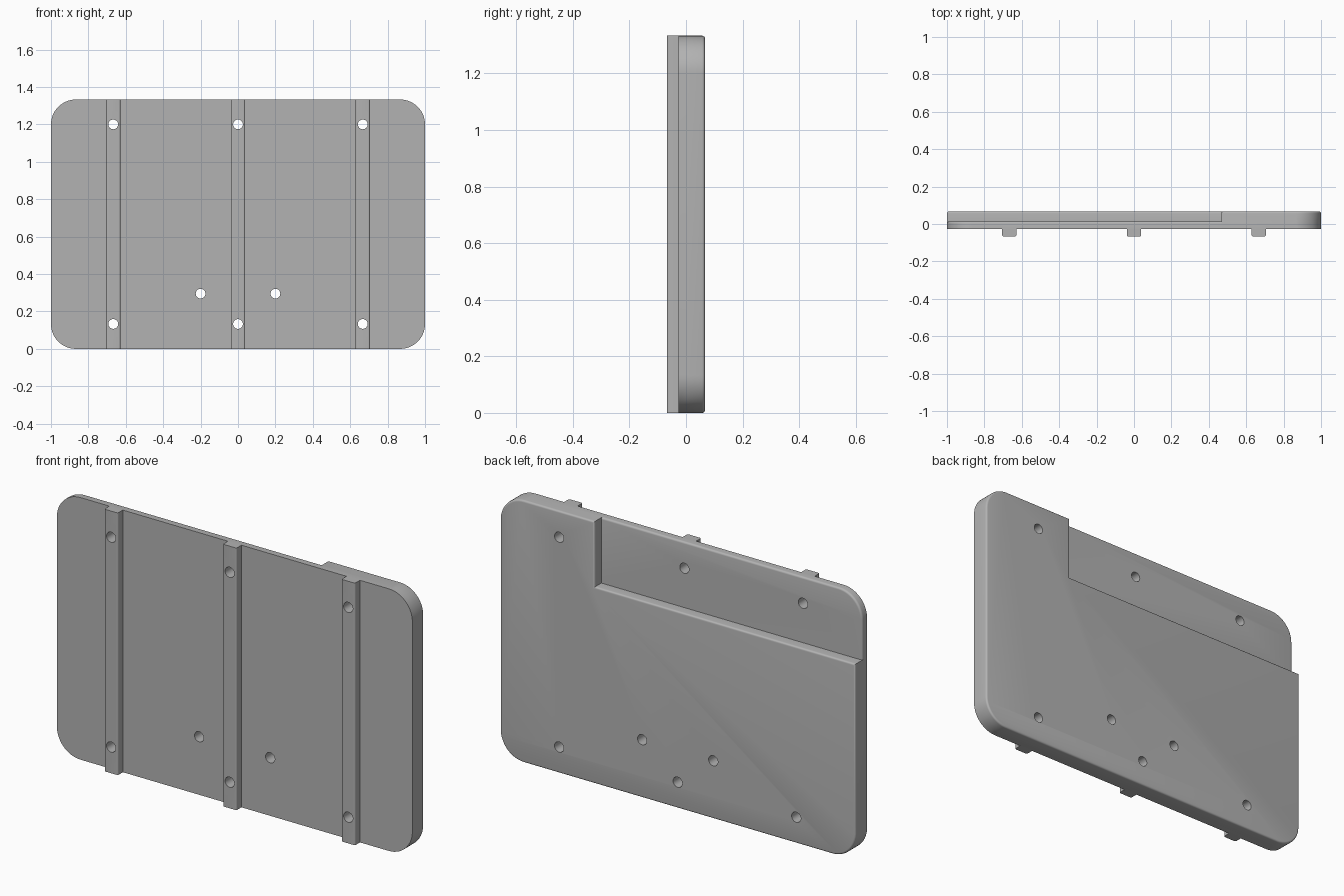
import bpy, bmesh
from math import sin, cos, radians, pi
from mathutils import Matrix

if "Cube" in bpy.data.objects:
    bpy.data.objects.remove(bpy.data.objects["Cube"])

H = 1.333                # panel height
R = 0.133                # corner radius
FRONT, FLOOR, BACK, RIB = -0.027, 0.013, 0.067, -0.067
FILLET = 0.01

grey = bpy.data.materials.new("plain_grey")
grey.use_nodes = True
grey.diffuse_color = (0.45, 0.45, 0.45, 1)
grey.node_tree.nodes["Principled BSDF"].inputs["Base Color"].default_value = (0.45, 0.45, 0.45, 1)


def corner(sx, top, start):
    """Quarter-circle of points for one rounded panel corner."""
    cx, cz = sx * (1 - R), H - R if top else R
    angles = [radians(start + 90 * i / 14) for i in range(15)]
    return [(cx + R * cos(a), cz + R * sin(a)) for a in angles]


def prism(name, outline, y0, y1, fillet_y, fillet, keep=lambda e: True):
    """Extrude an x-z outline along y and round the edges lying on fillet_y."""
    bm = bmesh.new()
    face = bm.faces.new([bm.verts.new((x, y0, z)) for x, z in outline])
    new = bmesh.ops.extrude_face_region(bm, geom=[face])["geom"]
    bmesh.ops.translate(bm, vec=(0, y1 - y0, 0),
                        verts=[v for v in new if isinstance(v, bmesh.types.BMVert)])
    bmesh.ops.recalc_face_normals(bm, faces=bm.faces)
    edges = [e for e in bm.edges
             if all(abs(v.co.y - fillet_y) < 1e-5 for v in e.verts) and keep(e)]
    bmesh.ops.bevel(bm, geom=edges, offset=fillet, segments=4, profile=0.5, affect='EDGES')
    return finish(name, bm)


def finish(name, bm):
    mesh = bpy.data.meshes.new(name)
    bm.to_mesh(mesh)
    bm.free()
    mesh.materials.append(grey)
    obj = bpy.data.objects.new(name, mesh)
    bpy.context.collection.objects.link(obj)
    return obj


def boolean(obj, other, operation):
    mod = obj.modifiers.new(operation.lower(), 'BOOLEAN')
    mod.operation, mod.object, mod.solver = operation, other, 'EXACT'
    bpy.ops.object.select_all(action='DESELECT')
    bpy.context.view_layer.objects.active = obj
    obj.select_set(True)
    bpy.ops.object.modifier_apply(modifier=mod.name)


# Thin rounded base plate, and the thicker L-shaped area on its back
lower = corner(-1, False, 180) + corner(1, False, 270)
plate = prism("panel", lower + corner(1, True, 0) + corner(-1, True, 90),
              FRONT, FLOOR, FLOOR, FILLET)
raised = prism("raised_back", lower + corner(1, True, 0) + [(0.467, H), (0.467, 1.0), (-1, 1.0)],
               FLOOR - FILLET, BACK, BACK, FILLET)
boolean(plate, raised, 'UNION')
bpy.data.objects.remove(raised)

# Three vertical ribs on the front, rounded along their long edges
parts = [plate]
for name, x in (("right_rib", -0.667), ("middle_rib", 0), ("left_rib", 0.667)):
    w = 0.038
    parts.append(prism(name, [(x - w, 0), (x + w, 0), (x + w, H), (x - w, H)],
                       RIB, FRONT, RIB, 0.008,
                       lambda e: abs(e.verts[0].co.z - e.verts[1].co.z) > 1))

# Screw holes right through
bm = bmesh.new()
holes = [(x, z) for x in (-0.667, 0, 0.667) for z in (0.133, 1.2)]
for x, z in holes + [(-0.2, 0.295), (0.2, 0.295)]:
    bmesh.ops.create_cone(bm, cap_ends=True, segments=32, radius1=0.026, radius2=0.026, depth=0.4,
                          matrix=Matrix.Translation((x, 0, z)) @ Matrix.Rotation(pi / 2, 4, 'X'))
cutter = finish("hole_cutter", bm)
for part in parts:
    boolean(part, cutter, 'DIFFERENCE')
    bpy.ops.object.shade_smooth_by_angle(angle=radians(30))
bpy.data.objects.remove(cutter)
